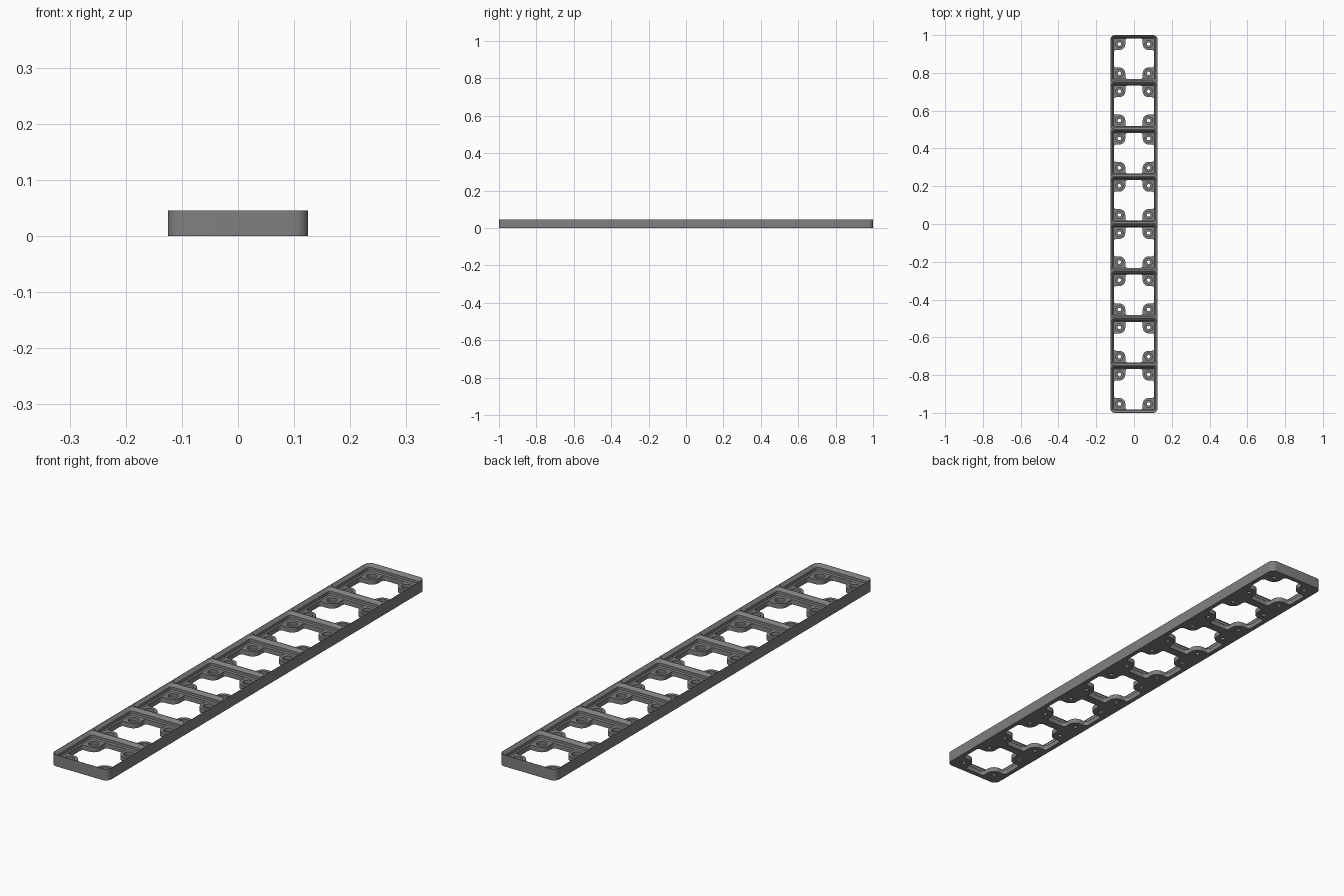
import bpy, bmesh, math

if "Cube" in bpy.data.objects:
    bpy.data.objects.remove(bpy.data.objects["Cube"])

MM = 0.25 / 42          # one grid cell is 0.25 units
CELLS = 8
FLOOR, TOP = 3.25, 7.65  # heights in small units

grey = bpy.data.materials.new("grey plastic")
grey.diffuse_color = (0.216, 0.216, 0.216, 1)
grey.use_nodes = True
grey.node_tree.nodes["Principled BSDF"].inputs["Base Color"].default_value = grey.diffuse_color


def arc(cx, cy, r, a0, a1, n=8):
    return [(cx + r * math.cos(math.radians(a0 + (a1 - a0) * i / n)),
             cy + r * math.sin(math.radians(a0 + (a1 - a0) * i / n))) for i in range(n + 1)]


def rounded_rect(hx, hy, r):
    pts = []
    for sx, sy, a in ((1, 1, 0), (-1, 1, 90), (-1, -1, 180), (1, -1, 270)):
        pts += arc(sx * (hx - r), sy * (hy - r), r, a, a + 90)
    return pts


def circle(cx, cy, r, n=32):
    return arc(cx, cy, r, 0, 360, n)[:-1]


def loft(bm, rings, dy=0):
    """Closed solid through (outline, z) rings of equal point count."""
    loops = [[bm.verts.new((x * MM, (y + dy) * MM, z * MM)) for x, y in pts] for pts, z in rings]
    n = len(loops[0])
    for a, b in zip(loops, loops[1:]):
        for i in range(n):
            bm.faces.new((a[i], a[(i + 1) % n], b[(i + 1) % n], b[i]))
    bm.faces.new(loops[0][::-1])
    bm.faces.new(loops[-1])


def make(name, solids, offsets):
    bm = bmesh.new()
    for dy in offsets:
        for rings in solids:
            loft(bm, rings, dy)
    me = bpy.data.meshes.new(name)
    bm.to_mesh(me)
    bm.free()
    me.materials.append(grey)
    ob = bpy.data.objects.new(name, me)
    bpy.context.collection.objects.link(ob)
    return ob


# Solid outer slab
outline = rounded_rect(21, 21 * CELLS, 4)
plate = make("grid_baseplate", [[(outline, 0), (outline, TOP)]], [0])

# Stepped pocket: lower chamfer, straight wall, upper chamfer
socket = [(rounded_rect(h, h, r), z) for h, r, z in (
    (18.15, 1.15, FLOOR), (18.85, 1.85, FLOOR + 0.7),
    (18.85, 1.85, FLOOR + 2.5), (20.75, 3.75, TOP), (20.75, 3.75, TOP + 1))]

# Floor opening: cross shape that leaves a rounded pad in each corner
opening = []
for k in range(4):
    quarter = (arc(16, 5.75, 2, 0, 90) + arc(13, 13, 5.25, 270, 180, 12)
               + arc(5.75, 16, 2, 0, 90))
    c, s = ((1, 0), (0, 1), (-1, 0), (0, -1))[k]
    opening += [(x * c - y * s, x * s + y * c) for x, y in quarter]
window = [(opening, -1), (opening, FLOOR + 1)]

# Magnet recesses and screw holes in the pads
corners = [(sx * 13, sy * 13) for sx in (-1, 1) for sy in (-1, 1)]
magnets = [[(circle(x, y, 3.25), 1), (circle(x, y, 3.25), FLOOR + 0.5)] for x, y in corners]
screws = [[(circle(x, y, 1.5), -1), (circle(x, y, 1.5), FLOOR)] for x, y in corners]

# Cut every feature in all cells
rows = [42 * (i - (CELLS - 1) / 2) for i in range(CELLS)]
bpy.context.view_layer.objects.active = plate
for name, solids in (("pocket_cutter", [socket]), ("window_cutter", [window]),
                     ("magnet_cutter", magnets), ("screw_cutter", screws)):
    cutter = make(name, solids, rows)
    cutter.hide_render = True
    mod = plate.modifiers.new(name, 'BOOLEAN')
    mod.operation, mod.solver, mod.object = 'DIFFERENCE', 'EXACT', cutter
    bpy.ops.object.modifier_apply(modifier=mod.name)
    bpy.data.objects.remove(cutter)

# Smooth rounded walls, keep sharp edges
plate.select_set(True)
bpy.ops.object.shade_smooth_by_angle(angle=math.radians(30))
